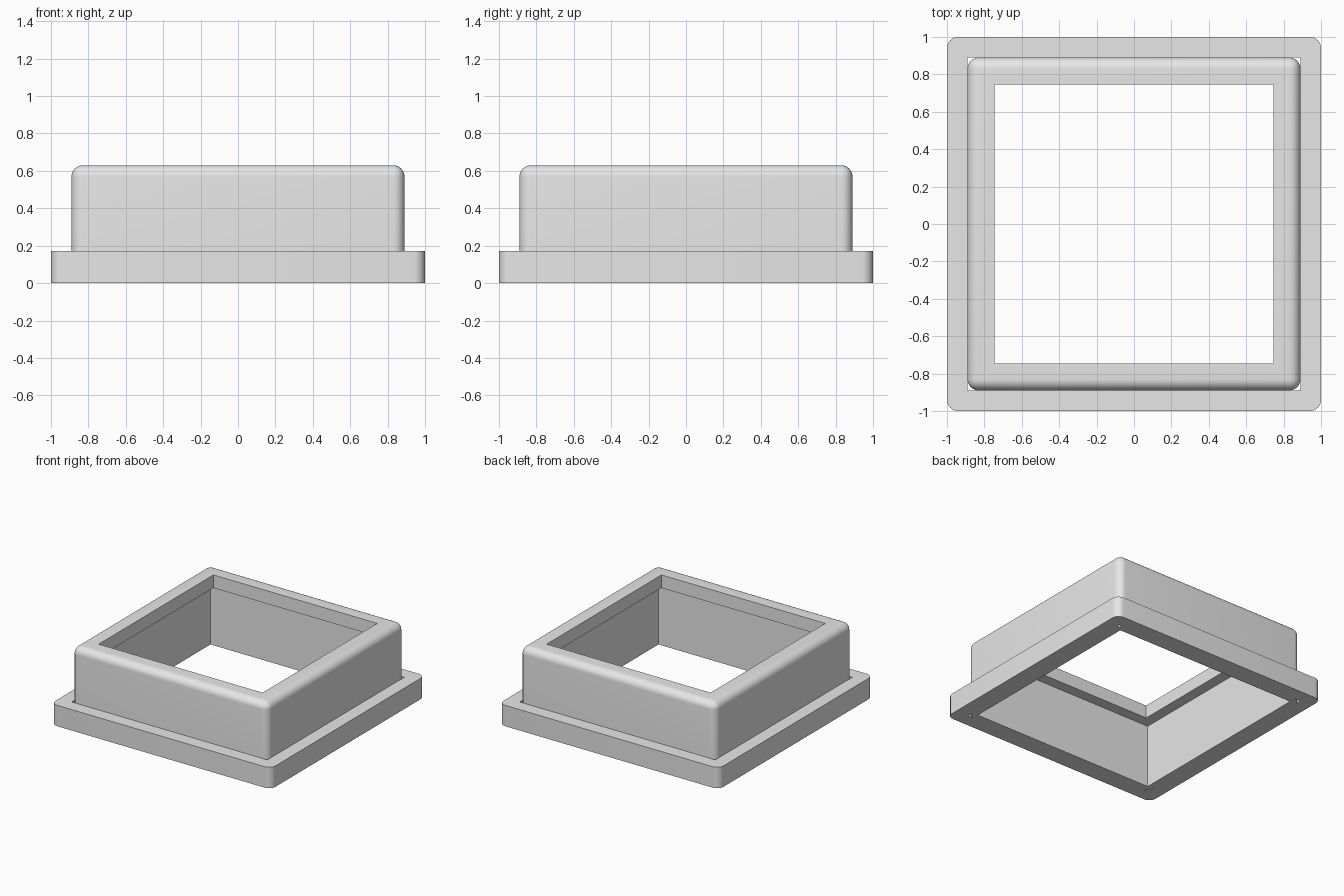
import bpy
import bmesh
from math import radians

cube = bpy.data.objects.get("Cube")
if cube:
    bpy.data.objects.remove(cube, do_unlink=True)

OUTER = 1.0        # half width of the flange
BODY = 0.89        # half width of the raised body
CAVITY = 0.835     # half width of the hollow inside the body
OPENING = 0.745    # half width of the hole in the top
FLANGE_TOP = 0.172
TOP = 0.63
LIP = 0.107        # thickness of the top lip
RADIUS = 0.06

grey = bpy.data.materials.new("plain_grey")
grey.use_nodes = True
grey.diffuse_color = (0.8, 0.8, 0.8, 1)
grey.node_tree.nodes["Principled BSDF"].inputs["Base Color"].default_value = (0.8, 0.8, 0.8, 1)


def block(name, half, z0, z1, radius=0, round_top=False):
    """Square block, with optional rounded upright and top edges."""
    bm = bmesh.new()
    bmesh.ops.create_cube(bm, size=2)
    for v in bm.verts:
        v.co = (v.co.x * half, v.co.y * half, z1 if v.co.z > 0 else z0)
    if radius:
        def rounded(e):
            a, b = (v.co.z for v in e.verts)
            return a != b or (round_top and min(a, b) > (z0 + z1) / 2)
        bmesh.ops.bevel(bm, geom=[e for e in bm.edges if rounded(e)], offset=radius,
                        segments=8, profile=0.5, affect='EDGES')
    mesh = bpy.data.meshes.new(name)
    bm.to_mesh(mesh)
    bm.free()
    obj = bpy.data.objects.new(name, mesh)
    bpy.context.collection.objects.link(obj)
    mesh.materials.append(grey)
    return obj


def cut(obj, half, z0, z1):
    """Cut a square hole through the object."""
    cutter = block("cutter", half, z0, z1)
    cutter.hide_render = True
    mod = obj.modifiers.new("hole", 'BOOLEAN')
    mod.operation = 'DIFFERENCE'
    mod.solver = 'EXACT'
    mod.object = cutter
    bpy.ops.object.select_all(action='DESELECT')
    bpy.context.view_layer.objects.active = obj
    obj.select_set(True)
    bpy.ops.object.modifier_apply(modifier=mod.name)
    bpy.data.objects.remove(cutter, do_unlink=True)


# Base flange with a sharp-cornered hole that leaves small gaps at the body corners
flange = block("base_flange", OUTER, 0, FLANGE_TOP, RADIUS)
cut(flange, BODY, -1, 1)

# Raised hollow body with a lip around the top opening
body = block("raised_body", BODY, 0, TOP, RADIUS, round_top=True)
cut(body, CAVITY, -1, TOP - LIP)
cut(body, OPENING, -1, 1)

# Smooth shading on the rounded edges only
for obj in (flange, body):
    bpy.ops.object.select_all(action='DESELECT')
    bpy.context.view_layer.objects.active = obj
    obj.select_set(True)
    bpy.ops.object.shade_smooth_by_angle(angle=radians(30))
